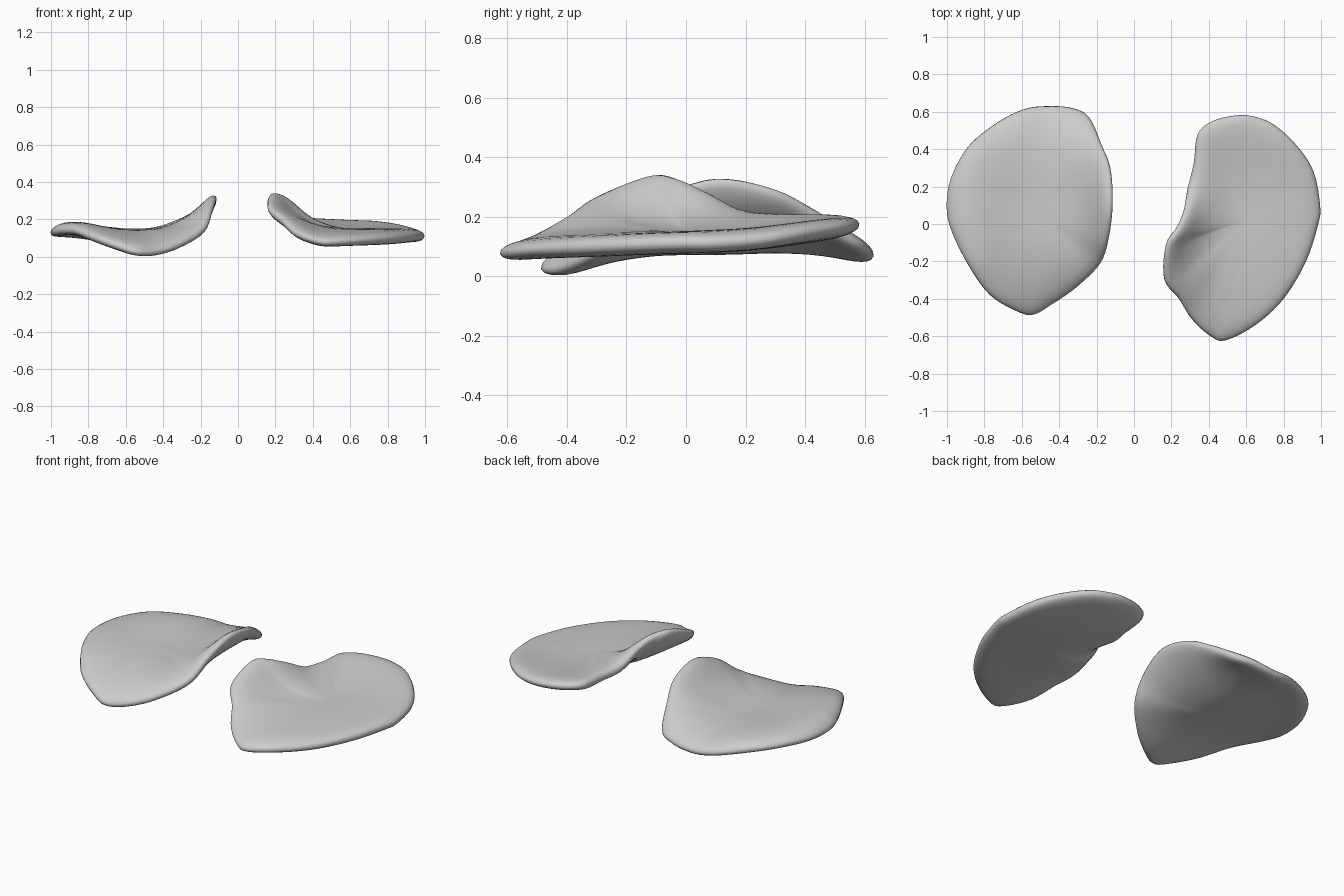
import bpy, bmesh, math
from mathutils import Vector

if "Cube" in bpy.data.objects:
    bpy.data.objects.remove(bpy.data.objects["Cube"])

# rim control points: x, y, height at rim, height part-way to the rim
LEFT = [(-.47, .63, .065, .10), (-.33, .62, .08, .12), (-.24, .57, .11, .14),
        (-.18, .44, .205, .16), (-.13, .30, .285, .17), (-.12, .10, .325, .17),
        (-.14, -.08, .26, .155), (-.18, -.21, .145, .13), (-.31, -.34, .06, .10),
        (-.44, -.43, .02, .08), (-.54, -.485, .02, .08), (-.63, -.465, .05, .085),
        (-.77, -.38, .10, .11), (-.88, -.23, .135, .14), (-.97, -.05, .13, .145),
        (-1, .08, .12, .145), (-.98, .24, .12, .14), (-.89, .41, .12, .13),
        (-.75, .53, .10, .12), (-.60, .61, .075, .11)]
RIGHT = [(.54, .58, .178, .14), (.42, .55, .183, .145), (.34, .48, .188, .145),
         (.32, .33, .185, .15), (.29, .20, .20, .155), (.27, .07, .275, .165),
         (.23, -.03, .325, .17), (.175, -.12, .335, .18), (.165, -.30, .26, .17),
         (.24, -.40, .19, .145), (.31, -.51, .125, .12), (.41, -.60, .085, .105),
         (.49, -.622, .075, .105), (.65, -.54, .085, .105), (.80, -.40, .095, .105),
         (.92, -.20, .105, .11), (.985, 0, .11, .115), (.995, .10, .11, .115),
         (.96, .28, .125, .12), (.87, .42, .15, .13), (.75, .53, .165, .14),
         (.64, .575, .172, .14)]
RINGS = [.08, .17, .26, .35, .44, .53, .62, .7, .78, .85, .9, .94, .97, .99, 1]


def closed_spline(pts, steps=5):
    """Catmull-Rom through a closed loop of control points."""
    out, n = [], len(pts)
    for i in range(n):
        a, b, c, d = (Vector(pts[(i + k) % n]) for k in (-1, 0, 1, 2))
        for s in range(steps):
            t = s / steps
            out.append(.5 * (2 * b + (c - a) * t + (2 * a - 5 * b + 4 * c - d) * t * t
                             + (3 * b - a - 3 * c + d) * t ** 3))
    return out


def curved_pad(name, controls, centre, thickness):
    rim = closed_spline(controls)
    n = len(rim)
    cx, cy, cz = centre
    # middle surface as rings around the centre
    mid = bmesh.new()
    hub = mid.verts.new(centre)
    grid = []
    for r in RINGS:
        heights = []
        for p in rim:
            d1, dm = p[2] - cz, p[3] - cz
            a = (dm - .1296 * d1) / .2304
            heights.append(cz + a * r ** 2 + (d1 - a) * r ** 4)
        # blur heights around the ring, more towards the centre
        w = int((1 - r) * n * .14)
        for _ in range(2):
            heights = [sum(heights[(j + k) % n] for k in range(-w, w + 1)) / (2 * w + 1)
                       for j in range(n)]
        grid.append([mid.verts.new((cx + (p[0] - cx) * r, cy + (p[1] - cy) * r, z))
                     for p, z in zip(rim, heights)])
    for j in range(n):
        k = (j + 1) % n
        mid.faces.new((hub, grid[0][k], grid[0][j]))
        for lo, hi in zip(grid, grid[1:]):
            mid.faces.new((lo[j], lo[k], hi[k], hi[j]))
    bmesh.ops.recalc_face_normals(mid, faces=mid.faces)
    mid.normal_update()
    flip = 1 if hub.normal.z > 0 else -1

    # two skins offset from it, meeting in a rounded rim
    bm = bmesh.new()
    edge = [bm.verts.new(v.co) for v in grid[-1]]
    for side in (1, -1):
        off = side * flip * thickness / 2
        top = bm.verts.new(hub.co + hub.normal * off)
        rows = [[bm.verts.new(v.co + v.normal * off * math.sqrt(1 - r ** 12)) for v in row]
                for r, row in zip(RINGS[:-1], grid)] + [edge]
        for j in range(n):
            k = (j + 1) % n
            bm.faces.new((top, rows[0][j], rows[0][k]))
            for lo, hi in zip(rows, rows[1:]):
                bm.faces.new((lo[j], hi[j], hi[k], lo[k]))
    bmesh.ops.recalc_face_normals(bm, faces=bm.faces)
    for f in bm.faces:
        f.smooth = True
    mesh = bpy.data.meshes.new(name)
    bm.to_mesh(mesh)
    bm.free()
    mid.free()
    ob = bpy.data.objects.new(name, mesh)
    bpy.context.collection.objects.link(ob)
    return ob


# the two dished pads
curved_pad("left_pad", LEFT, (-.55, .08, .108), .074)
curved_pad("right_pad", RIGHT, (.60, .02, .115), .074)
